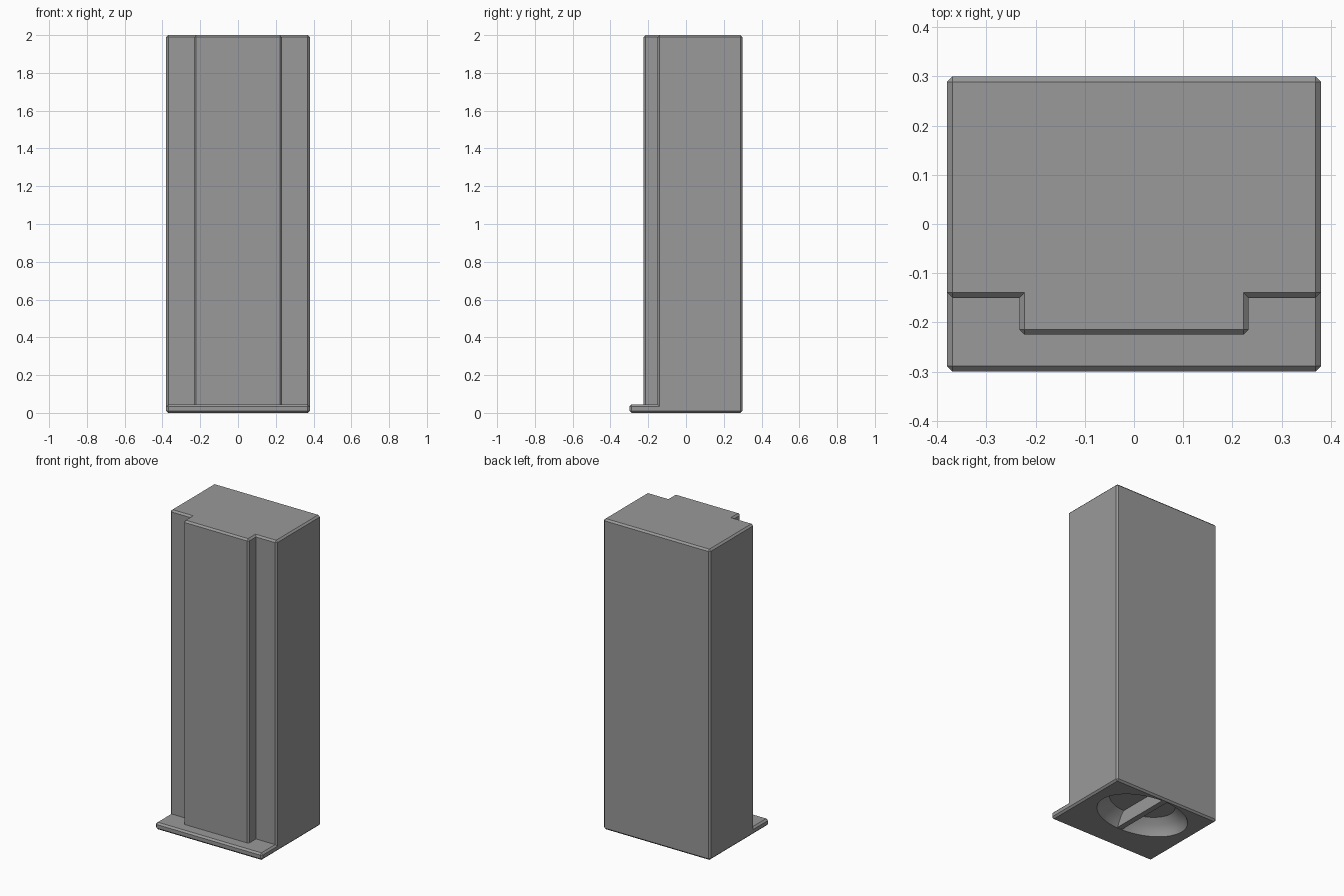
import bpy, bmesh, math

if "Cube" in bpy.data.objects:
    bpy.data.objects.remove(bpy.data.objects["Cube"])

X, BACK = 0.38, 0.30              # half width and rear face
FRONT, RIDGE_Y, LIP_Y = -0.15, -0.225, -0.30
RIDGE_X, LIP_H, TOP = 0.233, 0.045, 2.0
CHAMFER = 0.011
CUP_Y, CUP_A, CUP_B, CUP_D = 0.075, 0.30, 0.205, 0.09

grey = bpy.data.materials.new("plain grey")
grey.diffuse_color = (0.32, 0.32, 0.32, 1)
grey.use_nodes = True
grey.node_tree.nodes["Principled BSDF"].inputs["Base Color"].default_value = grey.diffuse_color


def make(name, bm):
    bmesh.ops.recalc_face_normals(bm, faces=bm.faces[:])
    mesh = bpy.data.meshes.new(name)
    bm.to_mesh(mesh)
    bm.free()
    mesh.materials.append(grey)
    ob = bpy.data.objects.new(name, mesh)
    bpy.context.collection.objects.link(ob)
    return ob


def face(bm, pts):
    bm.faces.new([bm.verts.new(p) for p in pts])


# Housing: stepped column with a lip along the bottom front
bm = bmesh.new()
step = [(-X, FRONT), (-RIDGE_X, FRONT), (-RIDGE_X, RIDGE_Y),
        (RIDGE_X, RIDGE_Y), (RIDGE_X, FRONT), (X, FRONT)]
face(bm, [(x, y, TOP) for x, y in step + [(X, BACK), (-X, BACK)]])
face(bm, [(x, y, LIP_H) for x, y in step + [(X, LIP_Y), (-X, LIP_Y)]])
for (ax, ay), (bx, by) in zip(step, step[1:]):
    face(bm, [(ax, ay, LIP_H), (bx, by, LIP_H), (bx, by, TOP), (ax, ay, TOP)])
side = [(BACK, 0), (BACK, TOP), (FRONT, TOP), (FRONT, LIP_H), (LIP_Y, LIP_H), (LIP_Y, 0)]
for x in (-X, X):
    face(bm, [(x, y, z) for y, z in side])
for y, h in ((BACK, TOP), (LIP_Y, LIP_H)):
    face(bm, [(-X, y, 0), (X, y, 0), (X, y, h), (-X, y, h)])
face(bm, [(-X, LIP_Y, 0), (X, LIP_Y, 0), (X, BACK, 0), (-X, BACK, 0)])
bmesh.ops.remove_doubles(bm, verts=bm.verts[:], dist=1e-5)
bmesh.ops.recalc_face_normals(bm, faces=bm.faces[:])
bm.normal_update()
# Chamfer the outer edges only
outer = [e for e in bm.edges if e.calc_face_angle_signed(0) > 0.5]
bmesh.ops.bevel(bm, geom=outer, offset=CHAMFER, segments=1, profile=0.5, affect='EDGES')
housing = make("housing", bm)

# Oval recess in the underside, cut with a tapered bowl
bm = bmesh.new()
N = 64
rings = []
for s, z in ((1.0, -0.02), (1.0, 0.0), (0.95, 0.03), (0.86, 0.06), (0.72, CUP_D)):
    rings.append([bm.verts.new((CUP_A * s * math.cos(2 * math.pi * i / N),
                                CUP_Y + CUP_B * s * math.sin(2 * math.pi * i / N), z))
                  for i in range(N)])
for a, b in zip(rings, rings[1:]):
    for i in range(N):
        j = (i + 1) % N
        bm.faces.new((a[i], a[j], b[j], b[i]))
bm.faces.new(rings[0])
bm.faces.new(rings[-1])
cutter = make("recess_cutter", bm)
cutter.hide_render = True

mod = housing.modifiers.new("recess", 'BOOLEAN')
mod.operation, mod.solver, mod.object = 'DIFFERENCE', 'EXACT', cutter
bpy.context.view_layer.update()
dg = bpy.context.evaluated_depsgraph_get()
cut_mesh = bpy.data.meshes.new_from_object(housing.evaluated_get(dg))
housing.modifiers.clear()
housing.data = cut_mesh
bpy.data.objects.remove(cutter)

# Grip bar across the recess, its ends sloped to follow the bowl
bm = bmesh.new()
t, low, high = 0.018, CUP_B * 0.995, CUP_B * 0.75
prof = [(CUP_Y - low, 0.003), (CUP_Y + low, 0.003),
        (CUP_Y + high, CUP_D + 0.01), (CUP_Y - high, CUP_D + 0.01)]
for x in (-t, t):
    face(bm, [(x, y, z) for y, z in prof])
for i in range(4):
    (ay, az), (by, bz) = prof[i], prof[(i + 1) % 4]
    face(bm, [(-t, ay, az), (t, ay, az), (t, by, bz), (-t, by, bz)])
bmesh.ops.remove_doubles(bm, verts=bm.verts[:], dist=1e-5)
make("grip_bar", bm)

# Smooth the bowl, keep the chamfers crisp
bpy.ops.object.select_all(action='DESELECT')
housing.select_set(True)
bpy.context.view_layer.objects.active = housing
bpy.ops.object.shade_smooth_by_angle(angle=math.radians(30))
